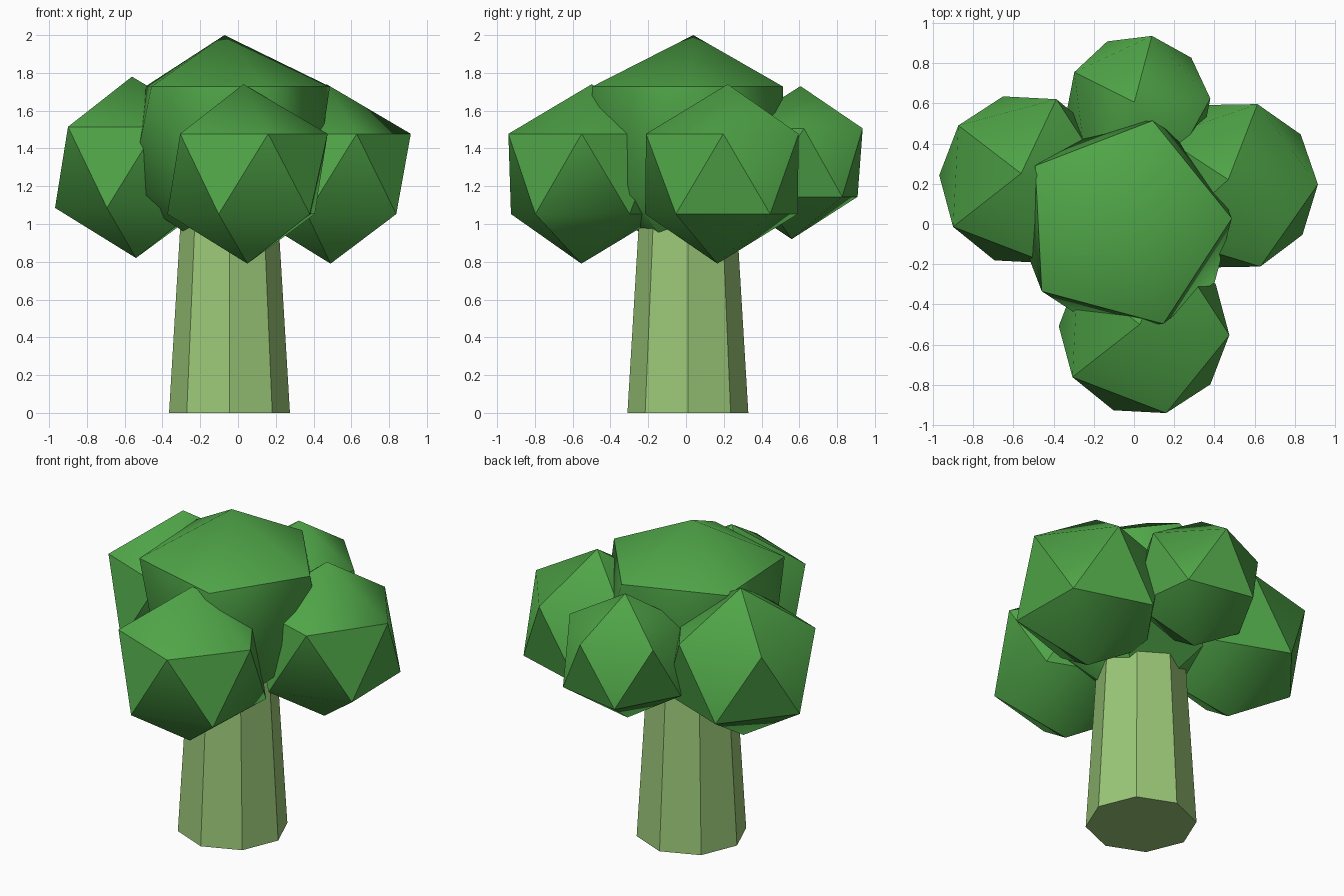
import bpy, bmesh
from math import radians
from mathutils import Matrix, Vector

cube = bpy.data.objects.get("Cube")
if cube:
    bpy.data.objects.remove(cube, do_unlink=True)


def material(name, rgb):
    mat = bpy.data.materials.new(name)
    mat.use_nodes = True
    mat.diffuse_color = (*rgb, 1)
    mat.node_tree.nodes["Principled BSDF"].inputs["Base Color"].default_value = (*rgb, 1)
    return mat


def finish(name, bm, mat):
    mesh = bpy.data.meshes.new(name)
    bm.to_mesh(mesh)
    bm.free()
    mesh.materials.append(mat)
    obj = bpy.data.objects.new(name, mesh)
    bpy.context.collection.objects.link(obj)
    return obj


leaf_green = material("leaf_green", (0.08, 0.38, 0.065))
stalk_green = material("stalk_green", (0.33, 0.58, 0.19))

# Stalk: tapered octagonal column
bm = bmesh.new()
bmesh.ops.create_cone(bm, cap_ends=True, segments=8, radius1=0.32, radius2=0.248, depth=1.2,
                      matrix=Matrix.Translation((-0.045, 0.01, 0.6)))
finish("stalk", bm, stalk_green)


def floret(name, center, radius, turn, stretch=1.0, top=None):
    """Twenty-sided lump whose tip leans a little; top overrides the tip height."""
    bm = bmesh.new()
    bmesh.ops.create_icosphere(bm, subdivisions=1, radius=radius)
    bmesh.ops.rotate(bm, verts=bm.verts, matrix=Matrix.Rotation(radians(turn), 3, "Z"))
    for v in bm.verts:
        v.co.z *= stretch
    tip = max(bm.verts, key=lambda v: v.co.z)
    base = min(bm.verts, key=lambda v: v.co.z)
    tip.co += Vector((-0.045, 0.065, 0)) * radius
    base.co += Vector((0, -0.05, 0)) * radius
    bmesh.ops.translate(bm, verts=bm.verts, vec=center)
    if top:
        tip.co.z = top
    obj = finish(name, bm, leaf_green)
    bpy.ops.object.select_all(action="DESELECT")
    obj.select_set(True)
    bpy.context.view_layer.objects.active = obj
    bpy.ops.object.shade_smooth_by_angle(angle=radians(41.8))


# Crown: one broad floret on top, four around it
floret("top_floret", (-0.045, 0, 1.44), 0.595, 3, 1.08, 2.0)
floret("front_floret", (0.05, -0.53, 1.265), 0.475, -3)
floret("right_floret", (-0.54, 0.22, 1.30), 0.48, -3)
floret("left_floret", (0.49, 0.19, 1.265), 0.475, 1)
floret("back_floret", (0.02, 0.58, 1.325), 0.405, 7)
